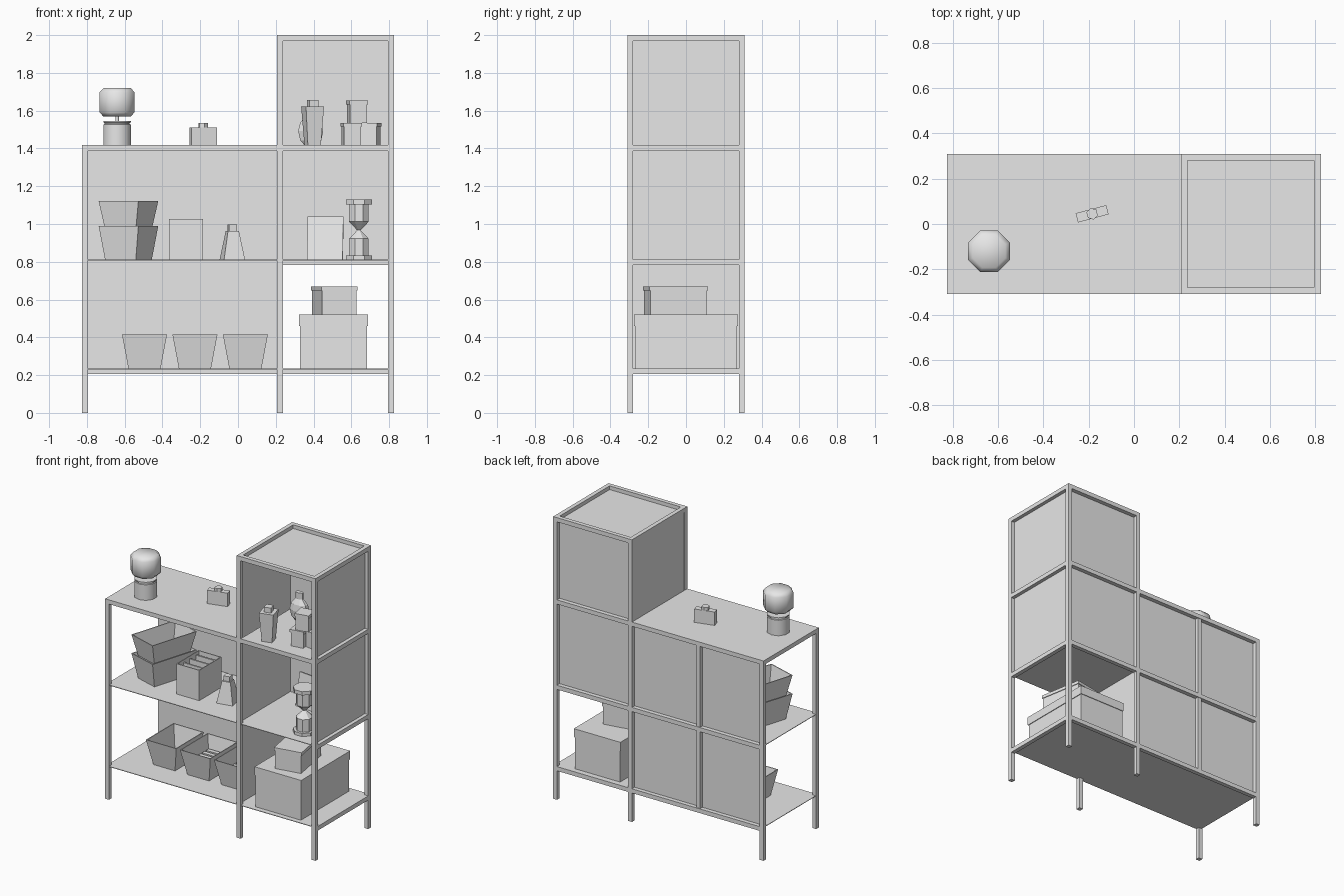
import bpy, bmesh, math
from mathutils import Matrix, Vector

cube = bpy.data.objects.get("Cube")
if cube:
    bpy.data.objects.remove(cube, do_unlink=True)

GREY = bpy.data.materials.new("plain grey")
GREY.use_nodes = True
GREY.diffuse_color = (0.8, 0.8, 0.8, 1)
GREY.node_tree.nodes["Principled BSDF"].inputs["Base Color"].default_value = (0.8, 0.8, 0.8, 1)


def finish(name, bm, loc=(0, 0, 0), yaw=0, tilt=0):
    bmesh.ops.recalc_face_normals(bm, faces=bm.faces)
    mesh = bpy.data.meshes.new(name)
    bm.to_mesh(mesh)
    bm.free()
    mesh.materials.append(GREY)
    ob = bpy.data.objects.new(name, mesh)
    ob.location = loc
    ob.rotation_euler = (math.radians(tilt), 0, math.radians(yaw))
    bpy.context.collection.objects.link(ob)
    return ob


def add_box(bm, lo, hi):
    lo, hi = Vector(lo), Vector(hi)
    m = Matrix.Translation((lo + hi) / 2) @ Matrix.Diagonal((*(hi - lo), 1))
    bmesh.ops.create_cube(bm, size=1, matrix=m)


def slab(name, lo, hi):
    bm = bmesh.new()
    add_box(bm, lo, hi)
    return finish(name, bm)


def block(name, loc, size, yaw=0, lid=0, tilt=0):
    """Box standing on loc, with an optional overhanging lid."""
    w, d, h = size
    bm = bmesh.new()
    add_box(bm, (-w / 2, -d / 2, 0), (w / 2, d / 2, h - lid))
    if lid:
        e = 0.005
        add_box(bm, (-w / 2 - e, -d / 2 - e, h - lid), (w / 2 + e, d / 2 + e, h))
    return finish(name, bm, loc, yaw, tilt)


def turned(name, loc, profile, sides, smooth=False, yaw=0, flat=1):
    """Closed lathe shape from (radius, height) pairs."""
    bm = bmesh.new()
    rings = []
    for r, z in profile:
        angles = [2 * math.pi * (i + 0.5) / sides for i in range(sides)]
        rings.append([bm.verts.new((r * math.cos(a), flat * r * math.sin(a), z)) for a in angles])
    for a, b in zip(rings, rings[1:]):
        for i in range(sides):
            j = (i + 1) % sides
            bm.faces.new((a[i], a[j], b[j], b[i]))
    bm.faces.new(rings[0][::-1])
    bm.faces.new(rings[-1])
    ob = finish(name, bm, loc, yaw)
    if smooth:
        bpy.ops.object.select_all(action="DESELECT")
        ob.select_set(True)
        bpy.context.view_layer.objects.active = ob
        bpy.ops.object.shade_smooth_by_angle(angle=math.radians(50))
    return ob


def bin_box(name, loc, top, bottom, h, yaw=0, wall=0.006):
    """Open tapered container with thin walls."""
    bm = bmesh.new()

    def ring(size, z, inset):
        x, y = size[0] / 2 - inset, size[1] / 2 - inset
        return [bm.verts.new((sx * x, sy * y, z)) for sx, sy in ((-1, -1), (1, -1), (1, 1), (-1, 1))]
    rings = [ring(bottom, 0, 0), ring(top, h, 0), ring(top, h, wall), ring(bottom, wall, wall)]
    for a, b in zip(rings, rings[1:]):
        for i in range(4):
            j = (i + 1) % 4
            bm.faces.new((a[i], a[j], b[j], b[i]))
    bm.faces.new(rings[0][::-1])
    bm.faces.new(rings[-1])
    return finish(name, bm, loc, yaw)


# Frame dimensions
L, M, R, Y, T = -0.825, 0.207, 0.825, 0.31, 0.03
BASE, MID, UP, TOP = 0.235, 0.812, 1.417, 2.0

# Posts
for x, h in ((L, UP), (M, TOP), (R - T, TOP)):
    for y in (-Y, Y - T):
        slab("post", (x, y, 0), (x + T, y + T, h))

# Rails along the back, front and ends
for z in (BASE, MID, UP, TOP):
    slab("tower_back_rail", (M + T, Y - T, z - T), (R - T, Y, z))
    slab("tower_end_rail", (R - T, -Y + T, z - T), (R, Y - T, z))
    if z >= UP:
        slab("tower_front_rail", (M + T, -Y, z - T), (R - T, -Y + T, z))
    if z <= UP:
        slab("long_back_rail", (L + T, Y - T, z - T), (M, Y, z))
slab("tower_inner_rail", (M, -Y + T, TOP - T), (M + T, Y - T, TOP))
slab("long_front_rail", (L + T, -Y, UP - T), (M, -Y + T, UP))
slab("long_end_rail", (L, -Y + T, UP - T), (L + T, Y - T, UP))
slab("back_middle_bar", (-0.325, Y - T, BASE), (-0.295, Y - 0.004, UP - T))

# Shelves and tops
P = 0.004
for z in (BASE, MID):
    slab("long_shelf", (L + 0.004, -Y + 0.004, z - P), (M, Y - T, z))
    slab("tower_shelf", (M, -Y + 0.004, z - P), (R - 0.004, Y - T, z))
slab("long_top", (L + 0.002, -Y + 0.002, UP - P), (M, Y - 0.002, UP))
slab("tower_upper_shelf", (M + T, -Y + T, UP - P), (R - T, Y - T, UP))
slab("tower_top", (M + T, -Y + T, TOP - T), (R - T, Y - T, TOP - T + P))

# Back, end and divider panels
slab("long_back_panel", (L + T, Y - T - P, BASE - 0.012), (M, Y - T, UP - T))
for z0, z1 in ((MID, UP - T), (UP, TOP - T)):
    slab("tower_back_panel", (M + T, Y - T - P, z0), (R - T, Y - T, z1))
    slab("tower_end_panel", (R - T, -Y + T, z0), (R - T + P, Y - T, z1))
slab("divider_panel", (M + 0.004, -Y + T, BASE), (M + 0.008, Y - T, TOP - T))

# Lamp
turned("lamp_base", (-0.64, -0.12, UP),
       [(0.076, 0), (0.076, 0.11), (0.07, 0.112), (0.07, 0.118), (0.076, 0.12), (0.076, 0.128)], 10, True)
turned("lamp_neck", (-0.64, -0.12, UP), [(0.01, 0.12), (0.01, 0.16)], 8, True)
turned("lamp_shade", (-0.64, -0.12, UP),
       [(0.08, 0.153), (0.1, 0.175), (0.1, 0.28), (0.078, 0.303)], 8, True)

# Small flat bottle on the long top
block("flat_bottle", (-0.185, 0.045, UP), (0.14, 0.042, 0.095), 15)
turned("flat_bottle_cap", (-0.185, 0.045, UP), [(0.026, 0.095), (0.026, 0.118)], 6, yaw=15)

# Stacked bins
for i in range(2):
    bin_box("stacked_bin", (-0.58, 0.0, MID + 0.16 * i), (0.22, 0.36), (0.17, 0.29),
            0.178 if i == 0 else 0.15, -17)

# File box with dividers
bin_box("file_box", (-0.275, -0.045, MID), (0.18, 0.25), (0.18, 0.25), 0.215)
for i in range(3):
    block("file", (-0.275, -0.1 + 0.07 * i, MID + 0.01), (0.16, 0.012, 0.19))

# Tapered bottle
turned("tapered_bottle", (-0.03, -0.07, MID),
       [(0.08, 0), (0.042, 0.15), (0.03, 0.15), (0.03, 0.185)], 4, yaw=12)

# Baskets on the bottom shelf
for i in range(3):
    x = -0.495 + 0.267 * i
    bin_box("basket", (x, 0, BASE), (0.238, 0.31), (0.17, 0.24), 0.18)
    if i:
        for k in range(5):
            block("folded_cloth", (x, -0.09 + 0.045 * k, BASE + 0.01), (0.15, 0.03, 0.09))

# Large and small storage boxes
block("large_box", (0.505, 0, BASE), (0.355, 0.54, 0.285), lid=0.06)
block("small_box", (0.51, -0.055, BASE + 0.285), (0.185, 0.305, 0.15), 10, lid=0.022)

# Leaning picture frame and hourglass
block("picture_frame", (0.46, 0.12, MID), (0.19, 0.014, 0.23), -6, tilt=-10)
turned("hourglass", (0.64, -0.17, MID),
       [(0.075, 0), (0.075, 0.022), (0.056, 0.022), (0.056, 0.11), (0.01, 0.155),
        (0.056, 0.2), (0.056, 0.292), (0.075, 0.292), (0.075, 0.318)], 8)

# Vases
turned("tall_vase", (0.395, -0.22, UP),
       [(0.05, 0), (0.07, 0.205), (0.035, 0.205), (0.035, 0.24)], 4, yaw=15)
turned("round_vase", (0.385, 0.14, UP),
       [(0.035, 0), (0.06, 0.025), (0.072, 0.075), (0.06, 0.12), (0.028, 0.155), (0.028, 0.2)], 8, flat=0.6)

# Small stacked boxes
for x, y, z, yaw in ((0.6, -0.16, 0, 8), (0.7, -0.13, 0, -14), (0.63, -0.15, 0.118, 10)):
    block("little_box", (x, y, UP + z), (0.09, 0.09, 0.118), yaw, lid=0.02)
